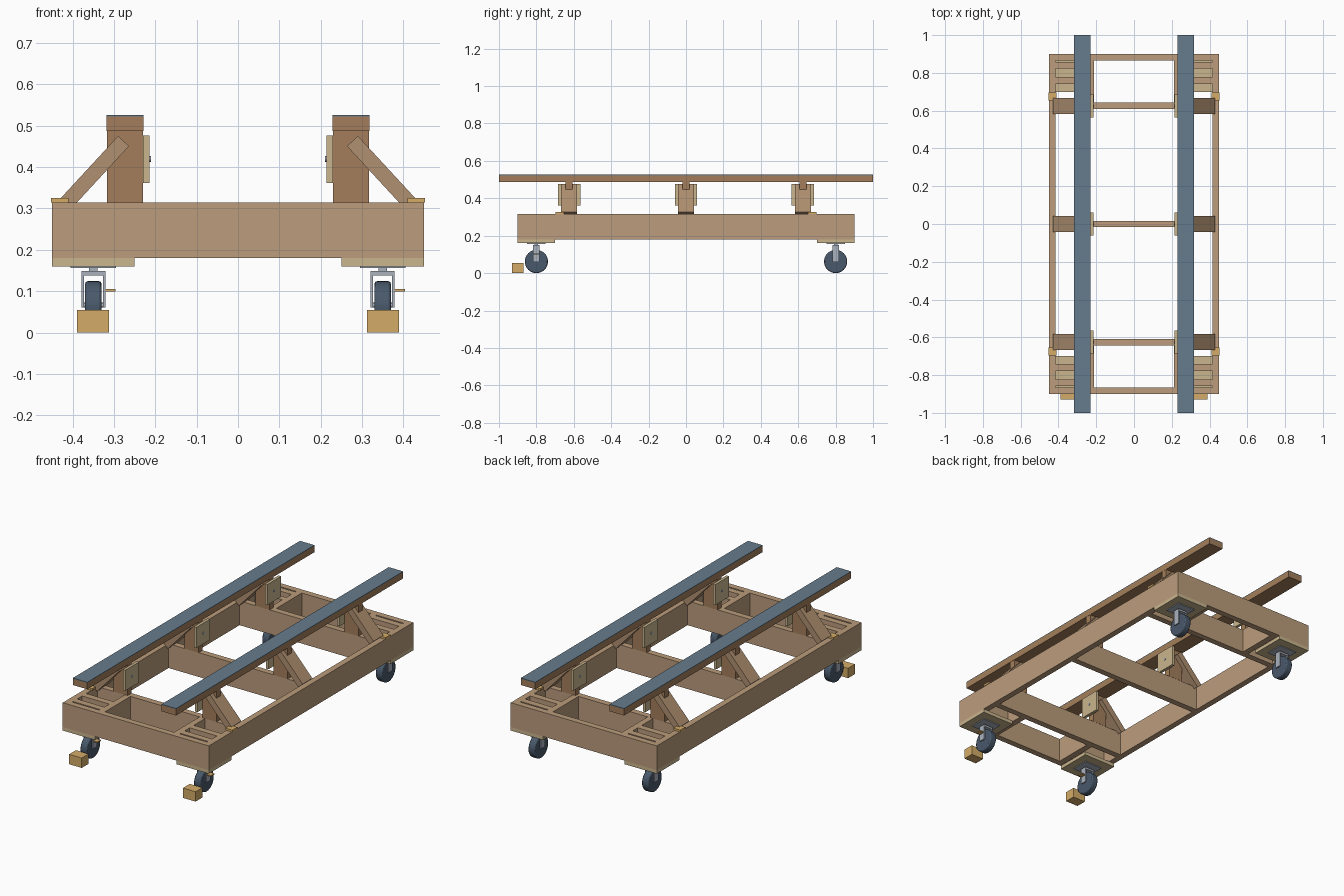
import bpy, math
from mathutils import Vector

if "Cube" in bpy.data.objects:
    bpy.data.objects.remove(bpy.data.objects["Cube"])


def mat(name, hexcol):
    m = bpy.data.materials.new(name)
    rgb = [(int(hexcol[i:i + 2], 16) / 255) ** 2.2 for i in (0, 2, 4)]
    m.diffuse_color = (*rgb, 1)
    m.use_nodes = True
    m.node_tree.nodes["Principled BSDF"].inputs["Base Color"].default_value = m.diffuse_color
    return m


PINE = mat("pine", "BA9B7B")
DARK = mat("dark_wood", "A27D5B")
BRACE = mat("brace_wood", "AD8E6F")
PLY = mat("plywood", "C8B48C")
TAN = mat("tan_wood", "D3AA68")
PAD = mat("pad_blue", "667B8B")
TYRE = mat("tyre", "4A596A")
STEEL = mat("steel", "A9B1BD")


def box(name, lo, hi, m):
    """Box from two corners; order of each pair does not matter."""
    lo, hi = Vector(lo), Vector(hi)
    bpy.ops.mesh.primitive_cube_add(size=1, location=(lo + hi) / 2)
    o = bpy.context.object
    o.name = name
    o.scale = [abs(v) for v in hi - lo]
    bpy.ops.object.transform_apply(location=False, rotation=False, scale=True)
    o.data.materials.append(m)
    return o


def cyl_x(name, loc, r, depth, m, sides=32, bevel=0.0):
    """Cylinder lying along x."""
    bpy.ops.mesh.primitive_cylinder_add(vertices=sides, radius=r, depth=depth,
                                        location=loc, rotation=(0, math.pi / 2, 0))
    o = bpy.context.object
    o.name = name
    o.data.materials.append(m)
    if bevel:
        b = o.modifiers.new("bevel", 'BEVEL')
        b.width, b.segments, b.limit_method = bevel, 2, 'ANGLE'
    bpy.ops.object.shade_smooth_by_angle(angle=math.radians(35))
    return o


T = 0.034            # board thickness
Z0, Z1 = 0.18, 0.315  # frame bottom and top
POSTS = (-0.625, 0, 0.625)

# Frame: end boards and cross members
for s in (-1, 1):
    box("end_board", (-0.45, s * 0.9, Z0), (0.45, s * (0.9 - T), Z1), PINE)
for y in POSTS:
    box("cross_member", (-0.45 + T, y - T / 2, Z0), (0.45 - T, y + T / 2, Z1), PINE)

for s in (-1, 1):
    side = "left" if s < 0 else "right"
    box(side + "_side_board", (s * 0.45, -0.9 + T, Z0), (s * (0.45 - T), 0.9 - T, Z1), PINE)

    # Top bunk rail with pad
    box(side + "_bunk_rail", (s * 0.229, -1, 0.487), (s * 0.318, 1, 0.522), DARK)
    box(side + "_bunk_pad", (s * 0.229, -1, 0.522), (s * 0.318, 1, 0.526), PAD)

    # Posts, diagonal braces, gusset plates with bolts
    for y in POSTS:
        box(side + "_post", (s * 0.23, y - 0.018, Z1), (s * 0.317, y + 0.018, 0.487), DARK)
        a, b = Vector((s * 0.277, y, 0.463)), Vector((s * 0.415, y, 0.3135))
        d = b - a
        br = box(side + "_brace", (-0.018, -0.043, -d.length / 2), (0.018, 0.043, d.length / 2), BRACE)
        br.location = (a + b) / 2
        br.rotation_euler = (0, math.atan2(d.x, d.z), 0)
        box(side + "_gusset", (s * 0.214, y - 0.06, 0.362), (s * 0.23, y + 0.06, 0.477), PLY)
        cyl_x(side + "_bolt", (s * 0.214, y, 0.42), 0.007, 0.006, STEEL, 12)

    for e in (-1, 1):
        # Caster corner: inner board, blocking, plywood plate, tab
        box("inner_board", (s * 0.213, e * (0.625 + T / 2), Z0), (s * 0.247, e * (0.9 - T), Z1), PINE)
        for y in (0.76, 0.84):
            box("corner_block", (s * 0.247, e * (y - 0.018), Z0), (s * (0.45 - T), e * (y + 0.018), Z1), PINE)
        box("corner_plate", (s * 0.25, e * 0.7, 0.16), (s * 0.45, e * 0.9, Z0), PLY)
        box("brace_tab", (s * 0.41, e * 0.653, Z1), (s * 0.453, e * 0.697, 0.326), TAN)

        # Caster
        cx, cy = s * 0.35, e * 0.8
        box("caster_plate", (cx - 0.055, cy - 0.05, 0.156), (cx + 0.055, cy + 0.05, 0.16), STEEL)
        box("caster_stem", (cx - 0.01, cy - 0.01, 0.148), (cx + 0.01, cy + 0.01, 0.156), STEEL)
        box("fork_top", (cx - 0.029, cy - 0.018, 0.138), (cx + 0.029, cy + 0.018, 0.149), STEEL)
        for f in (-1, 1):
            box("fork_arm", (cx + f * 0.023, cy - 0.018, 0.06), (cx + f * 0.029, cy + 0.018, 0.138), STEEL)
        cyl_x("wheel", (cx, cy, 0.062), 0.062, 0.04, TYRE, 32, 0.006)
        cyl_x("axle", (cx, cy, 0.066), 0.006, 0.056, STEEL, 12)
        if e < 0:
            box("brake_pedal", (cx + 0.023, cy - 0.015, 0.099), (cx + 0.054, cy + 0.015, 0.105), TAN)

    # Front wheel chock
    box(side + "_chock", (s * 0.312, -0.93, 0), (s * 0.39, -0.87, 0.055), TAN)
